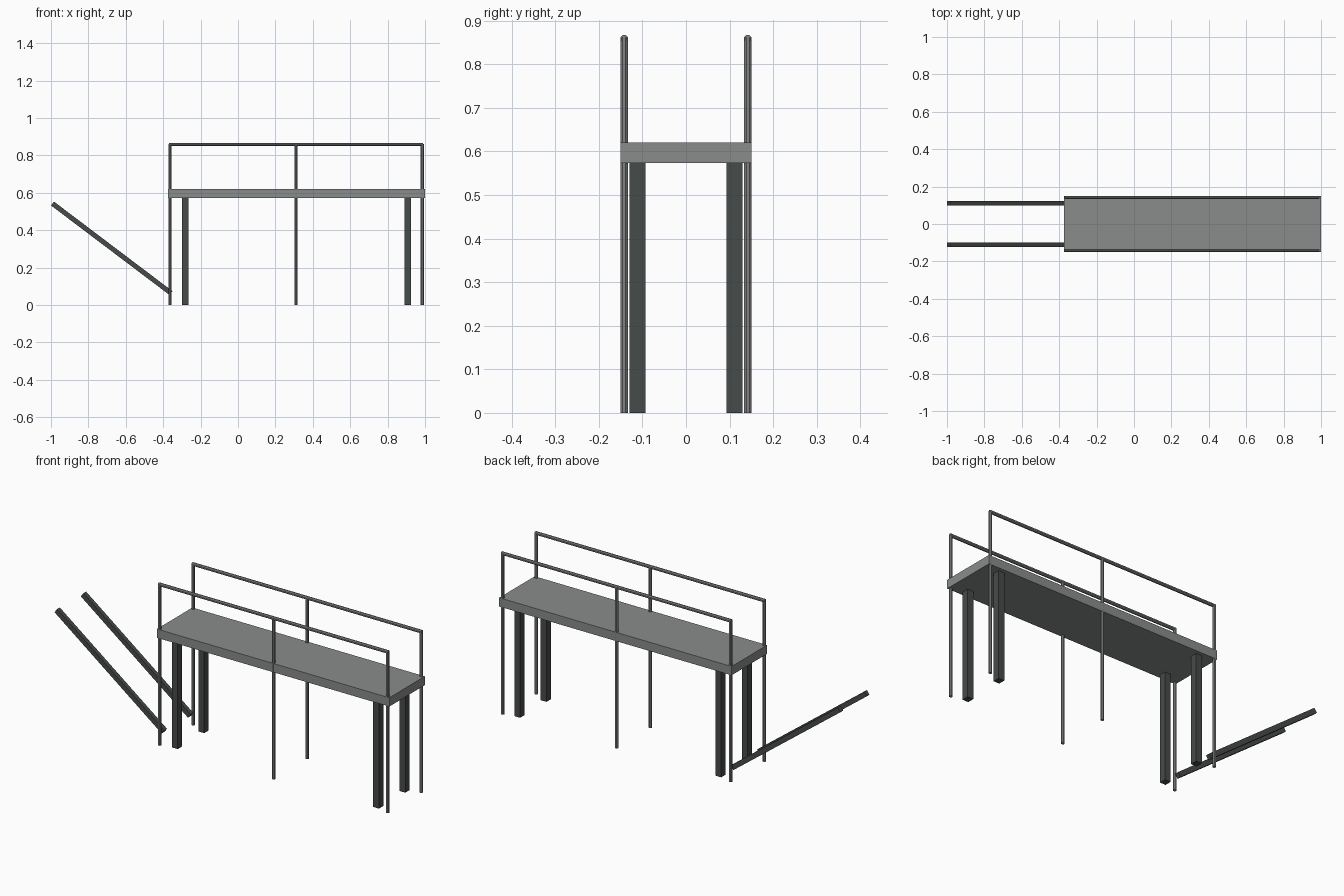
import bpy
import math
from mathutils import Vector

if "Cube" in bpy.data.objects:
    bpy.data.objects.remove(bpy.data.objects["Cube"])


def material(name, rgb):
    m = bpy.data.materials.new(name)
    m.diffuse_color = (*rgb, 1)
    m.use_nodes = True
    m.node_tree.nodes["Principled BSDF"].inputs["Base Color"].default_value = m.diffuse_color
    return m


DECK = material("deck grey", (0.25, 0.265, 0.255))
METAL = material("rail grey", (0.225, 0.235, 0.228))
DARK = material("dark grey", (0.062, 0.070, 0.067))


def box(name, centre, size, mat, tilt=0.0):
    bpy.ops.mesh.primitive_cube_add(size=1, location=centre, rotation=(0, tilt, 0))
    o = bpy.context.object
    o.name = name
    o.scale = size
    bpy.ops.object.transform_apply(location=False, rotation=False, scale=True)
    o.data.materials.append(mat)


def tube(name, a, b, radius, mat):
    a, b = Vector(a), Vector(b)
    bpy.ops.mesh.primitive_cylinder_add(vertices=8, radius=radius, depth=(b - a).length)
    o = bpy.context.object
    o.name = name
    # turn the octagon so flats face the axes
    for v in o.data.vertices:
        c, s = math.cos(math.pi / 8), math.sin(math.pi / 8)
        v.co = (v.co.x * c - v.co.y * s, v.co.x * s + v.co.y * c, v.co.z)
    if abs((b - a).x) > 0.01:
        o.rotation_euler = (0, math.pi / 2, 0)
    o.location = (a + b) / 2
    o.data.materials.append(mat)


MID = 0.3125  # centre of the platform along x
R = 0.009

# walkway deck
box("deck", (MID, 0, 0.597), (1.375, 0.30, 0.047), DECK)

# stair stringers: sloping from lower end to upper end
low, high = Vector((-0.358, 0, 0.064)), Vector((-0.992, 0, 0.543))
run = low - high
slope = math.atan2(-run.z, run.x)

for side, label in ((-1, "front"), (1, "back")):
    # square legs
    for end, where in ((-1, "left"), (1, "right")):
        box(f"{label}_{where}_leg", (MID + end * 0.595, side * 0.1115, 0.2875),
            (0.034, 0.037, 0.575), DARK)
    # railing posts running to the ground
    y = side * 0.1418
    for i, x in enumerate((-0.364, 0.31, 0.985)):
        tube(f"{label}_railing_post_{i + 1}", (x, y, 0), (x, y, 0.861), R, METAL)
    # handrail
    tube(f"{label}_handrail", (-0.369, y, 0.859), (0.990, y, 0.859), R, METAL)
    # sloping stringer
    mid = (low + high) / 2
    box(f"{label}_stringer", (mid.x, side * 0.111, mid.z),
        (run.length, 0.023, 0.026), DARK, slope)
